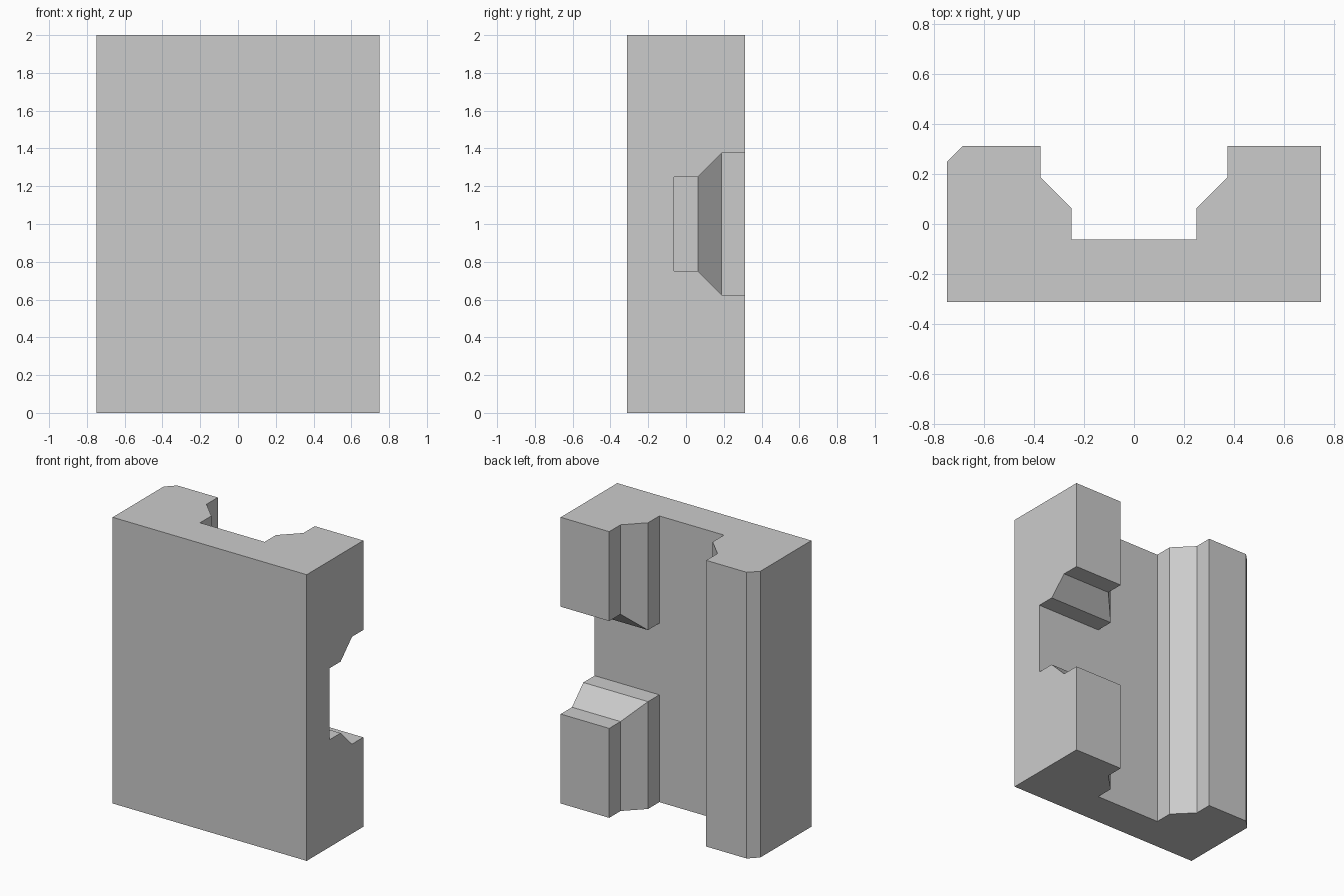
import bpy, bmesh
from mathutils import Vector

if "Cube" in bpy.data.objects:
    bpy.data.objects.remove(bpy.data.objects["Cube"])


def prism(name, points, extrusion):
    """Extrude a closed planar profile along a vector."""
    bm = bmesh.new()
    face = bm.faces.new([bm.verts.new(p) for p in points])
    ext = bmesh.ops.extrude_face_region(bm, geom=[face], use_keep_orig=True)
    moved = [g for g in ext["geom"] if isinstance(g, bmesh.types.BMVert)]
    bmesh.ops.translate(bm, verts=moved, vec=Vector(extrusion))
    bmesh.ops.recalc_face_normals(bm, faces=bm.faces)
    mesh = bpy.data.meshes.new(name)
    bm.to_mesh(mesh)
    bm.free()
    obj = bpy.data.objects.new(name, mesh)
    bpy.context.collection.objects.link(obj)
    return obj


W, D, H = 0.75, 0.3125, 2.0   # half width, half depth, height
C = 0.0625                    # corner chamfer and channel floor offset

# Half section of the channel: (distance from its centre line, depth y)
half = [(0.375, D), (0.375, 0.1875), (0.25, C), (0.25, -C)]

# Wall block with the vertical channel and one chamfered corner
channel = half + [(-u, y) for u, y in reversed(half)]
outline = [(-W, D - C), (-W, -D), (W, -D), (W, D)] + channel + [(-W + C, D)]
body = prism("wall_block", [(x, y, 0) for x, y in outline], (0, 0, H))

# Side channel cutter, from the centre out through the right side
side = [(u, D + 0.2 if y == D else y) for u, y in half]
side += [(-u, y) for u, y in reversed(side)]
cutter = prism("side_channel_cutter", [(0, y, H / 2 + u) for u, y in side], (W + 0.2, 0, 0))
cutter.hide_render = True
cutter.hide_set(True)

cut = body.modifiers.new("side_channel", "BOOLEAN")
cut.operation = "DIFFERENCE"
cut.solver = "EXACT"
cut.object = cutter
